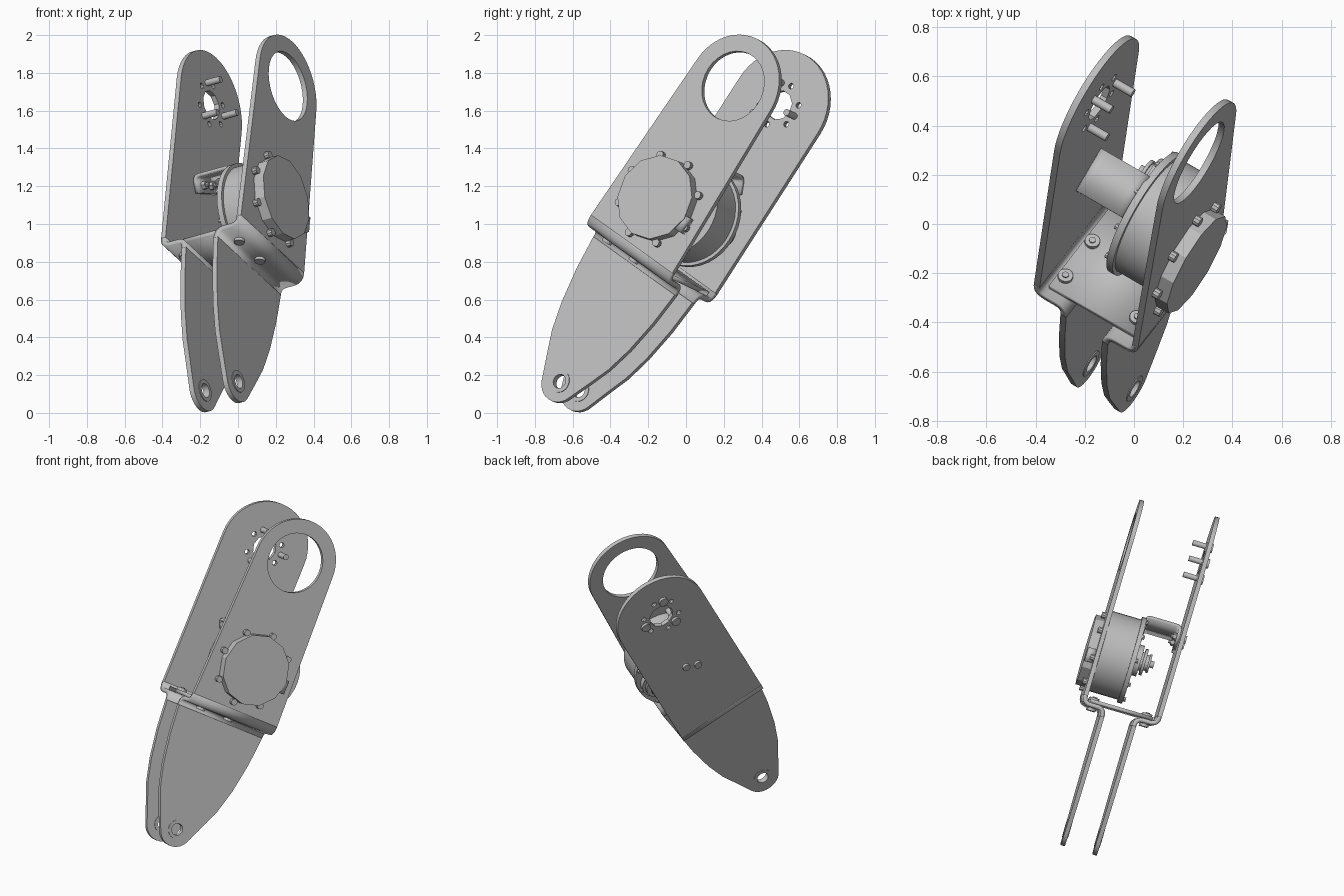
import bpy, bmesh
from math import sin, cos, pi, radians
from mathutils import Matrix, Vector

cube = bpy.data.objects.get("Cube")
if cube:
    bpy.data.objects.remove(cube)

# Tilted frame: X is the plate normal, Y the plate width, Z the arm length
n = Vector((0.8426, -0.488, 0.231)).normalized()
u = Vector((0.081, 0.539, 0.839))
u = (u - n * u.dot(n)).normalized()
v = u.cross(n)
FRAME = Matrix((n, v, u)).transposed().to_4x4() @ Matrix.Translation((0, -0.541, 0))

grey = bpy.data.materials.new("plain_grey")
grey.use_nodes = True
COLOUR = (0.52, 0.52, 0.52, 1)
grey.diffuse_color = COLOUR
grey.node_tree.nodes["Principled BSDF"].inputs["Base Color"].default_value = COLOUR

T = 0.028            # sheet thickness
EYE_L, EYE_R, PIVOT, MOTOR, STEP = 1.607, 1.62, -0.22, 0.89, 0.56


def add(name, mesh):
    ob = bpy.data.objects.new(name, mesh)
    bpy.context.collection.objects.link(ob)
    mesh.materials.clear()
    mesh.materials.append(grey)
    ob.matrix_world = FRAME
    bpy.ops.object.select_all(action='DESELECT')
    ob.select_set(True)
    bpy.context.view_layer.objects.active = ob
    bpy.ops.object.shade_smooth_by_angle(angle=radians(28))
    return ob


def arc(y, z, r, a0, a1, count):
    return [(y + r * cos(radians(a0 + (a1 - a0) * i / count)),
             z + r * sin(radians(a0 + (a1 - a0) * i / count))) for i in range(count + 1)]


def circle(y, z, r, count=32):
    return arc(y, z, r, 0, 360, count)[:-1]


def plate(name, x, thick, loops):
    """Flat sheet from a filled outline; later loops are holes."""
    cu = bpy.data.curves.new(name, 'CURVE')
    cu.dimensions = '2D'
    cu.fill_mode = 'BOTH'
    cu.extrude = thick / 2
    for loop in loops:
        sp = cu.splines.new('POLY')
        sp.points.add(len(loop) - 1)
        for p, (a, b) in zip(sp.points, loop):
            p.co = (a, b, 0, 1)
        sp.use_cyclic_u = True
    tmp = bpy.data.objects.new(name + "_tmp", cu)
    bpy.context.collection.objects.link(tmp)
    deps = bpy.context.evaluated_depsgraph_get()
    mesh = bpy.data.meshes.new_from_object(tmp.evaluated_get(deps))
    bpy.data.objects.remove(tmp)
    bpy.data.curves.remove(cu)
    to_yz = Matrix(((0, 0, 1, x), (1, 0, 0, 0), (0, 1, 0, 0), (0, 0, 0, 1)))
    mesh.transform(to_yz)
    return add(name, mesh)


def strip(name, path, y0, y1, thick=T, bend=0.03):
    """Bent sheet: X-Z path with rounded corners, swept across Y."""
    pts = [Vector(p) for p in path]
    line = [pts[0]]
    for a, b, c in zip(pts, pts[1:], pts[2:]):
        p, q = b + (a - b).normalized() * bend, b + (c - b).normalized() * bend
        for i in range(6):
            t = i / 5
            line.append(p * (1 - t) ** 2 + b * 2 * t * (1 - t) + q * t * t)
    line.append(pts[-1])
    bm = bmesh.new()
    rows = [[bm.verts.new((p.x, y, p.y)) for y in (y0, y1)] for p in line]
    for r, s in zip(rows, rows[1:]):
        bm.faces.new((r[0], r[1], s[1], s[0]))
    mesh = bpy.data.meshes.new(name)
    bm.to_mesh(mesh)
    bm.free()
    ob = add(name, mesh)
    mod = ob.modifiers.new("thickness", 'SOLIDIFY')
    mod.thickness = thick
    mod.offset = 0
    return ob


def rods(name, specs, axis='X'):
    """Cylinders given as (centre, length, radius, sides) in one object."""
    bm = bmesh.new()
    turn = Matrix.Rotation(pi / 2, 4, 'Y') if axis == 'X' else Matrix()
    for centre, length, r, sides in specs:
        bmesh.ops.create_cone(bm, cap_ends=True, segments=sides, radius1=r, radius2=r,
                              depth=length, matrix=Matrix.Translation(centre) @ turn)
    mesh = bpy.data.meshes.new(name)
    bm.to_mesh(mesh)
    bm.free()
    return add(name, mesh)


def upper_outline(eye, top, base):
    return arc(0, eye, top, 0, 180, 24) + [(-base, 0.61), (base, 0.61)]


def fin_outline(w):
    side = [(0.53, -0.13), (0.69, -0.02), (0.83, 0.13), (0.94, 0.32), (1, 0.51)]
    right = [(w * a, z) for a, z in side]
    left = [(-y, z) for y, z in reversed(right)]
    return arc(0, PIVOT, 0.112, 200, 340, 12) + right + left


# Side brackets: upper plate, stepped bend, lower fin
XL, XR, FL, FR = 0.487, 0.004, 0.351, 0.142
small_holes = [circle(0.12 * cos(a), EYE_R + 0.12 * sin(a), 0.016, 10)
               for a in (radians(30 + 60 * k) for k in range(6))]
plate("left_upper_plate", XL, T, [upper_outline(EYE_L, 0.28, 0.313), circle(0, EYE_L, 0.19)])
plate("right_upper_plate", XR, T,
      [upper_outline(EYE_R, 0.3, 0.3), circle(0, EYE_R, 0.08, 10)] + small_holes)
for side, xu, xf, w in (("left", XL, FL, 0.313), ("right", XR, FR, 0.3)):
    strip(side + "_bend", [(xu, 0.61), (xu, STEP), (xf, STEP), (xf, 0.51)], -w, w, bend=0.045)
    hole = circle(0, PIVOT, 0.038, 20)
    plate(side + "_fin", xf, T, [fin_outline(w), hole])
    plate(side + "_pivot_collar", xf, T + 0.008, [circle(0, PIVOT, 0.06, 24), hole])

# Bridge plate with screws through the steps
strip("bridge_plate", [(0.04, STEP + 0.026), (0.45, STEP + 0.026)], -0.26, 0.28, 0.024)
heads = []
for x in (0.073, 0.419):
    for y in (-0.19, 0.015):
        heads += [((x, y, STEP + 0.045), 0.018, 0.031, 16),
                  ((x, y, STEP - 0.022), 0.018, 0.028, 12),
                  ((x, y, STEP + 0.015), 0.09, 0.014, 8)]
rods("bridge_screws", heads, 'Z')

# Motor: faceted outer cap, mounting bolts, round inner body
rods("motor_cap", [((0.525, 0, MOTOR), 0.07, 0.228, 12)])
strip("motor_cap_tab", [(0.5, MOTOR - 0.03), (0.555, MOTOR - 0.03)], 0.19, 0.245, 0.09)
rods("motor_bolts", [((0.505, 0.24 * sin(a), MOTOR + 0.24 * cos(a)), 0.045, 0.021, 10)
                     for a in (radians(10 + 45 * k) for k in range(8))])
BY, BZ = 0.08, 0.905
rods("motor_body", [((0.37, BY, BZ), 0.21, 0.262, 40), ((0.265, BY, BZ), 0.03, 0.28, 40)])
rods("body_bolts", [((0.246, BY + 0.262 * cos(a), BZ + 0.262 * sin(a)), 0.022, 0.013, 8)
                    for a in (2 * pi * k / 10 for k in range(10))])

# Stepped output hub on the inner face
hub = [(0.235, 0.035, 0.1), (0.212, 0.016, 0.06), (0.196, 0.018, 0.085),
       (0.178, 0.02, 0.05), (0.162, 0.014, 0.06), (0.145, 0.03, 0.022)]
rods("output_hub", [((x, 0.24, 0.912), d, r, 20) for x, d, r in hub])

# Slanted cross brace from the right plate to the motor
BRACE = FRAME @ Matrix.Translation((0, -0.02, 1.15)) @ Matrix.Rotation(radians(28), 4, 'X')
brace = strip("cross_brace", [(0.028, -0.09), (0.028, 0), (0.25, 0), (0.25, -0.09)],
              -0.1, 0.1, 0.02)
brace.matrix_world = BRACE
screws = []
for y in (-0.04, 0.04):
    screws += [((-0.018, y, -0.05), 0.018, 0.025, 14), ((0.048, y, -0.05), 0.025, 0.023, 6),
               ((0.03, y, -0.05), 0.09, 0.012, 8)]
rods("brace_screws", screws).matrix_world = BRACE

# Three pins around the small opening
pins = []
for a in (radians(120 * k) for k in range(3)):
    y, z = 0.12 * cos(a), EYE_R + 0.12 * sin(a)
    pins += [((0.05, y, z), 0.11, 0.018, 14), ((-0.018, y, z), 0.018, 0.03, 16)]
rods("pins", pins)
